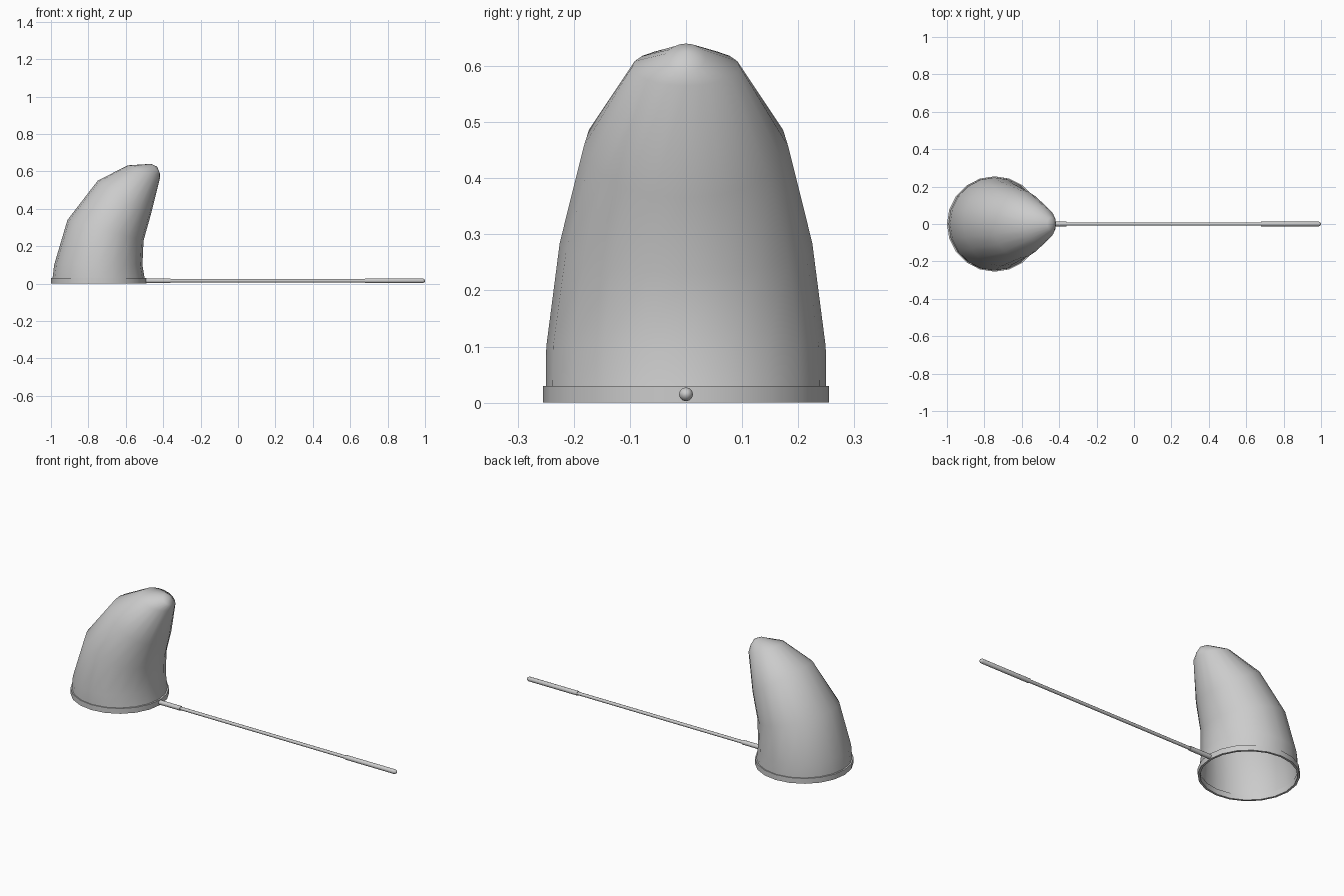
import bpy, math
from mathutils import Vector

if "Cube" in bpy.data.objects:
    bpy.data.objects.remove(bpy.data.objects["Cube"])

SIDES = 20
CX = -0.745


def make(name, verts, faces, angle=60):
    mesh = bpy.data.meshes.new(name)
    mesh.from_pydata(verts, [], faces)
    mesh.update()
    ob = bpy.data.objects.new(name, mesh)
    bpy.context.collection.objects.link(ob)
    bpy.ops.object.select_all(action='DESELECT')
    ob.select_set(True)
    bpy.context.view_layer.objects.active = ob
    bpy.ops.object.mode_set(mode='EDIT')
    bpy.ops.mesh.select_all(action='SELECT')
    bpy.ops.mesh.normals_make_consistent(inside=False)
    bpy.ops.object.mode_set(mode='OBJECT')
    bpy.ops.object.shade_smooth_by_angle(angle=math.radians(angle))
    return ob


def bridge(rows, n, closed=False):
    # quads between successive rings of n vertices
    return [(r * n + i, r * n + (i + 1) % n,
             (r + 1) % rows * n + (i + 1) % n, (r + 1) % rows * n + i)
            for r in range(rows if closed else rows - 1) for i in range(n)]


# Hoop: flat band with a rectangular section
hoop = []
for r, z in ((0.243, 0), (0.255, 0), (0.255, 0.03), (0.243, 0.03)):
    for i in range(SIDES):
        a = math.tau * i / SIDES
        hoop.append((CX + r * math.cos(a), r * math.sin(a), z))
make("hoop", hoop, bridge(4, SIDES, True), 35)

# Net bag: tilted rings given by left point, right point and half width
rings = [((-0.993, 0.015), (-0.497, 0.015), 0.25),
         ((-0.983, 0.10), (-0.511, 0.10), 0.249),
         ((-0.912, 0.34), (-0.505, 0.23), 0.225),
         ((-0.75, 0.55), (-0.467, 0.365), 0.182),
         ((-0.59, 0.632), (-0.417, 0.565), 0.096),
         ((-0.465, 0.64), (-0.418, 0.59), 0.035)]
bag = []
for left, right, w in rings:
    p, q = Vector((left[0], 0, left[1])), Vector((right[0], 0, right[1]))
    for i in range(SIDES):
        a = math.tau * i / SIDES
        c = (p + q) / 2 + (q - p) / 2 * math.cos(a)
        bag.append((c.x, w * math.sin(a), c.z))
faces = bridge(len(rings), SIDES)
bag.append((-0.432, 0, 0.625))
last = (len(rings) - 1) * SIDES
faces += [(last + i, last + (i + 1) % SIDES, len(bag) - 1) for i in range(SIDES)]
make("net_bag", bag, faces, 80)


# Handle parts: round profiles turned about the x axis
def turned(name, profile, n=12):
    verts = [(x, r * math.cos(math.tau * i / n), 0.015 + r * math.sin(math.tau * i / n))
             for x, r in profile for i in range(n)]
    end = (len(profile) - 1) * n
    caps = [tuple(range(n)), tuple(range(end, end + n))]
    make(name, verts, bridge(len(profile), n) + caps, 40)


turned("handle_shaft", [(-0.49, 0.009), (0.98, 0.009)])
turned("handle_socket", [(-0.495, 0.0125), (-0.36, 0.0125)])
turned("handle_grip", [(0.68, 0.0125), (0.988, 0.0125), (0.996, 0.009), (1.0, 0.003)])
